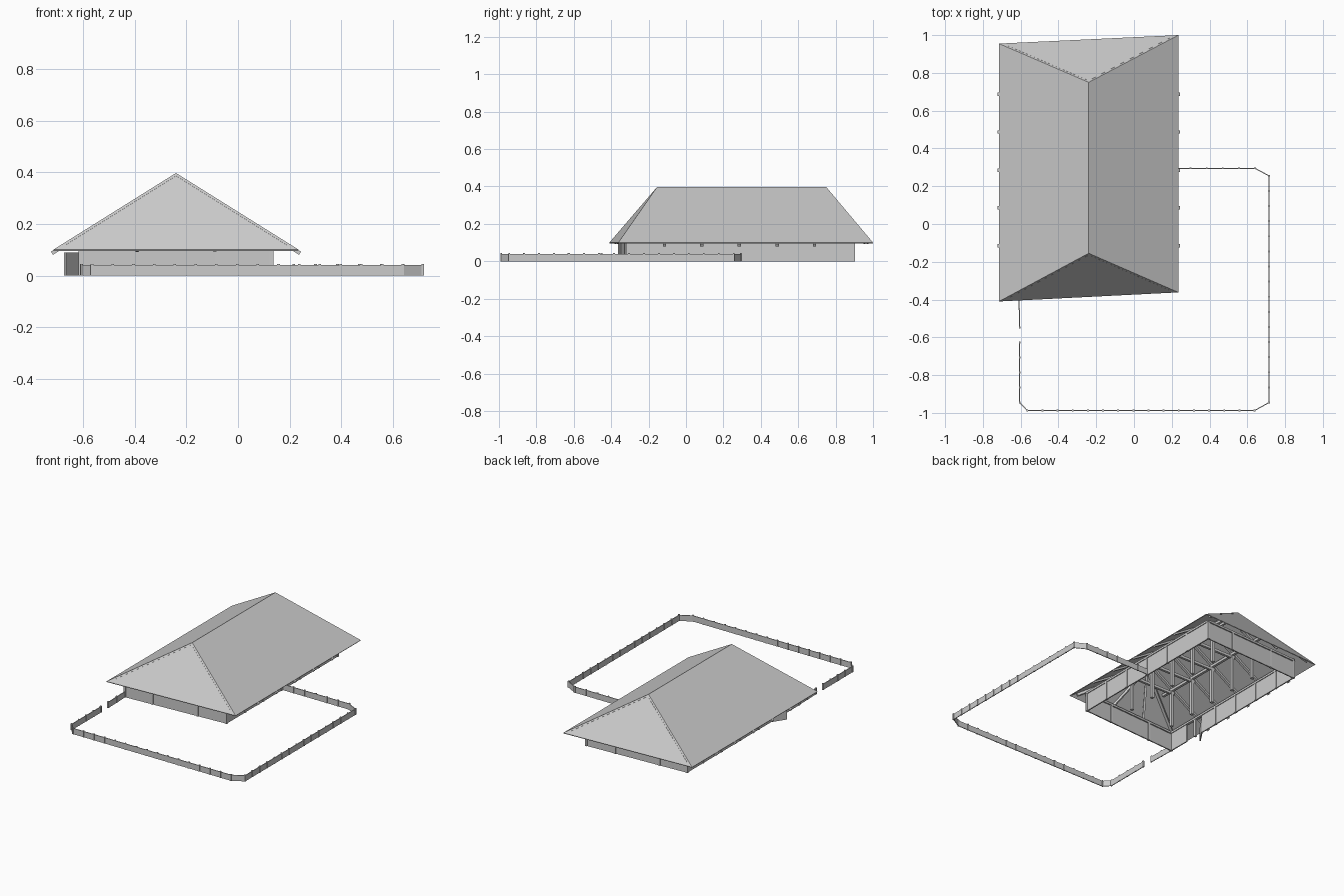
import bpy, bmesh, math
from mathutils import Vector, Matrix

if "Cube" in bpy.data.objects:
    bpy.data.objects.remove(bpy.data.objects["Cube"])


def finish(name, bm):
    bmesh.ops.recalc_face_normals(bm, faces=bm.faces)
    me = bpy.data.meshes.new(name)
    bm.to_mesh(me)
    bm.free()
    ob = bpy.data.objects.new(name, me)
    bpy.context.collection.objects.link(ob)
    return ob


def add_beam(bm, a, b, w, h):
    """Box of width w and height h running from a to b."""
    a, b = Vector(a), Vector(b)
    d = (b - a).normalized()
    side = Vector((1, 0, 0)) if abs(d.z) > 0.99 else d.cross(Vector((0, 0, 1))).normalized()
    up = side.cross(d)
    rot = Matrix((side, d, up)).transposed().to_4x4()
    size = Matrix.Diagonal((w, (b - a).length, h, 1))
    bmesh.ops.create_cube(bm, size=1, matrix=Matrix.Translation((a + b) / 2) @ rot @ size)


def beams(name, segs, w, h):
    bm = bmesh.new()
    for a, b in segs:
        add_beam(bm, a, b, w, h)
    return finish(name, bm)


def panel(name, a, b, height, thick=0.008):
    """Upright board wall between two ground points."""
    z = height / 2
    return beams(name, [((*a, z), (*b, z))], thick, height)


XL, XR, XM = -0.61, 0.13, -0.24
FRAMES = [-0.115, 0.085, 0.285, 0.487, 0.687]
RIDGE_Z, SLOPE = 0.397, 0.62


def roof_z(x):
    return RIDGE_Z - SLOPE * abs(x - XM)


# Hipped roof with skewed ends
bm = bmesh.new()
pts = [(-0.715, -0.41, 0.1), (0.235, -0.362, 0.1), (0.235, 1.0, 0.1), (-0.715, 0.955, 0.1),
       (XM, -0.155, RIDGE_Z), (XM, 0.75, RIDGE_Z)]
v = [bm.verts.new(p) for p in pts]
for f in ((0, 1, 4), (1, 2, 5, 4), (2, 3, 5), (3, 0, 4, 5)):
    bm.faces.new([v[i] for i in f])
roof = finish("roof", bm)
mod = roof.modifiers.new("thickness", 'SOLIDIFY')
mod.thickness, mod.offset = 0.005, -1

# Outer walls, the left one with a doorway
FL, FR, BR, BL = (XL, -0.355), (XR, -0.312), (XR, 0.895), (XL, 0.86)
WH = 0.135
panel("front_wall", FL, FR, 0.12)
panel("right_wall", FR, BR, WH)
panel("back_wall", BR, BL, 0.12)
panel("left_wall_front", FL, (XL, -0.2), WH)
panel("left_wall_back", (XL, -0.05), BL, WH)
panel("door", (XL, -0.05), (XL - 0.06, -0.14), 0.09)

# Wall posts
posts = [FL, FR, BR, BL]
for y in FRAMES:
    posts += [(XL, y), (XR, y)]
for x in (-0.41, -0.08):
    t = (x - XL) / (XR - XL)
    posts += [(x, FL[1] + t * (FR[1] - FL[1])), (x, BL[1] + t * (BR[1] - BL[1]))]
beams("wall_posts", [((x, y, 0), (x, y, 0.125)) for x, y in posts], 0.016, 0.016)

# Wall plates
z = WH
beams("wall_plates", [((*a, z - 0.005), (*b, z - 0.005)) for a, b in
                      ((FL, FR), (FR, BR), (BR, BL), (BL, FL))], 0.018, 0.014)

# Inner posts, tie beams, purlins
ROWS = (-0.41, -0.08)
beams("inner_posts", [((x, y, 0), (x, y, 0.27)) for x in ROWS for y in FRAMES], 0.02, 0.02)
beams("tie_beams", [((ROWS[0] - 0.02, y, 0.245), (ROWS[1] + 0.02, y, 0.245)) for y in FRAMES],
      0.016, 0.018)
beams("purlins", [((x, -0.2, 0.264), (x, 0.78, 0.264)) for x in ROWS], 0.018, 0.018)
beams("ridge_beam", [((XM, -0.15, 0.378), (XM, 0.74, 0.378))], 0.014, 0.016)

# Main rafters poking out past the eaves
raft = []
for y in FRAMES:
    for s in (-1, 1):
        x = XM + s * 0.48
        raft.append(((XM, y, RIDGE_Z - 0.016), (x, y, roof_z(x) - 0.013)))
beams("main_rafters", raft, 0.018, 0.014)

# Hip rafters and end rafters
hips = []
ends = []
for apex, corners in ((pts[4], (pts[0], pts[1])), (pts[5], (pts[2], pts[3]))):
    down = Vector((0, 0, -0.018))
    p, a, b = Vector(apex), Vector(corners[0]), Vector(corners[1])
    for c in (a, b):
        hips.append((p + down, p.lerp(c, 0.9) + down))
    for t in (0.33, 0.67):
        ends.append((p + down, p.lerp(a.lerp(b, t), 0.95) + down))
beams("hip_rafters", hips, 0.016, 0.016)
beams("end_rafters", ends, 0.014, 0.014)

# Yard fence: two runs, leaving a gate gap on the left side
runs = [[(XR, 0.295), (0.64, 0.295), (0.715, 0.255), (0.715, -0.945), (0.638, -0.988),
         (-0.565, -0.988), (-0.605, -0.945), (-0.605, -0.628)],
        [(-0.605, -0.547), FL]]
boards, stakes = [], []
for run in runs:
    for a, b in zip(run, run[1:]):
        boards.append(((*a, 0.02), (*b, 0.02)))
        a, b = Vector(a), Vector(b)
        n = max(1, round((b - a).length / 0.08))
        stakes += [a.lerp(b, i / n) for i in range(n + 1)]
beams("fence_boards", boards, 0.005, 0.04)
beams("fence_stakes", [((p.x, p.y, 0), (p.x, p.y, 0.044)) for p in stakes], 0.01, 0.01)
